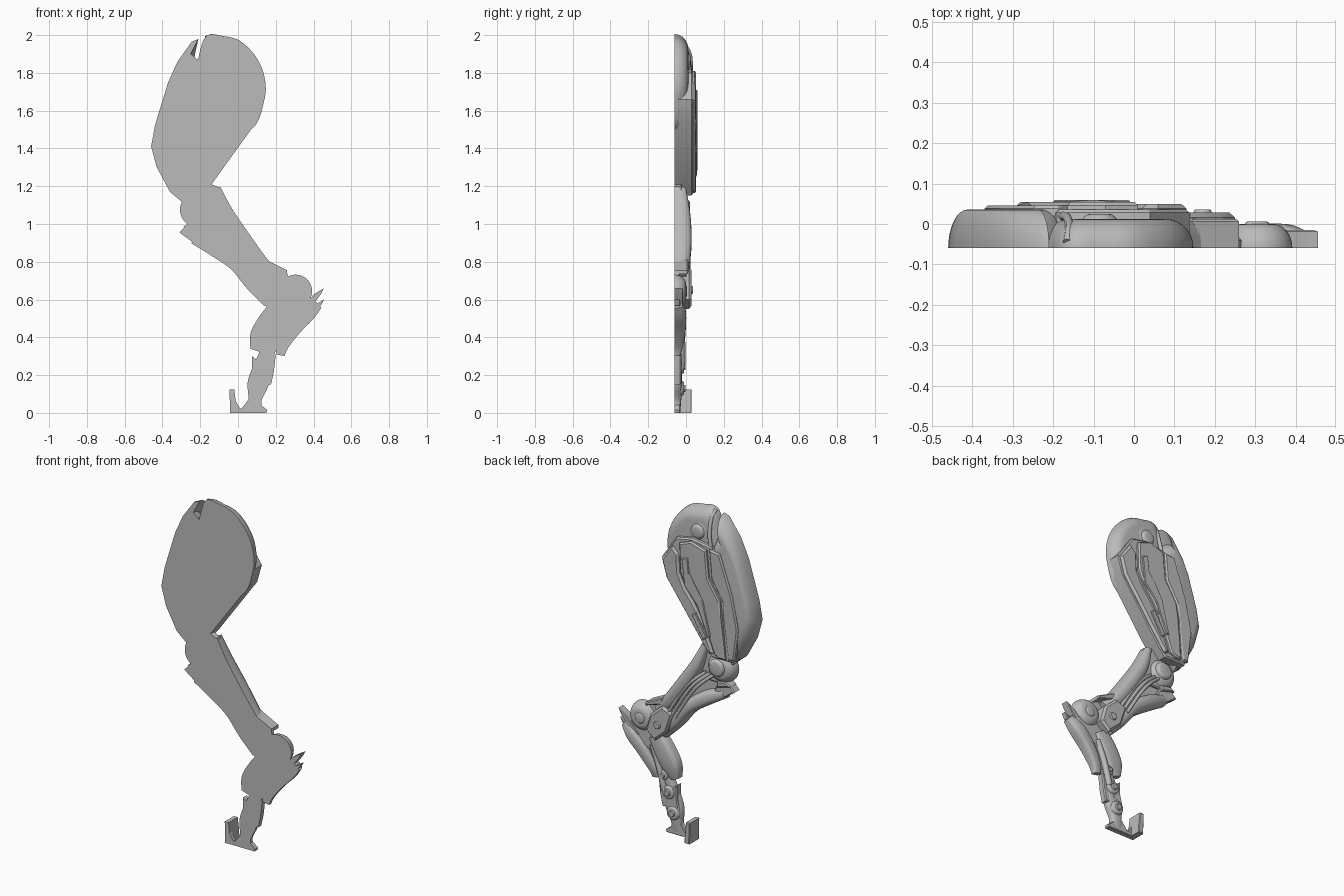
import bpy, bmesh, math
from mathutils import Vector

if "Cube" in bpy.data.objects:
    bpy.data.objects.remove(bpy.data.objects["Cube"])

BACK = -0.06  # the flat cut plane of the half leg

grey = bpy.data.materials.new("plain grey")
grey.use_nodes = True
grey.diffuse_color = (0.5, 0.5, 0.5, 1)
grey.node_tree.nodes["Principled BSDF"].inputs["Base Color"].default_value = (0.5, 0.5, 0.5, 1)


def finish(name, bm, angle=35):
    bmesh.ops.recalc_face_normals(bm, faces=bm.faces)
    mesh = bpy.data.meshes.new(name)
    bm.to_mesh(mesh)
    bm.free()
    obj = bpy.data.objects.new(name, mesh)
    bpy.context.collection.objects.link(obj)
    mesh.materials.append(grey)
    bpy.ops.object.select_all(action='DESELECT')
    obj.select_set(True)
    bpy.context.view_layer.objects.active = obj
    bpy.ops.object.shade_smooth_by_angle(angle=math.radians(angle))
    return obj


def spline(points, steps=6, closed=False):
    """Catmull-Rom curve through points of any size."""
    pts = [Vector(p) for p in points]
    n = len(pts)
    pick = (lambda i: pts[i % n]) if closed else (lambda i: pts[max(0, min(n - 1, i))])
    out = []
    for i in range(n if closed else n - 1):
        a, b, c, d = (pick(i + k) for k in (-1, 0, 1, 2))
        for s in range(steps):
            t = s / steps
            out.append(0.5 * (2 * b + (c - a) * t + (2 * a - 5 * b + 4 * c - d) * t * t
                              + (3 * b - a - 3 * c + d) * t ** 3))
    return out if closed else out + [pts[-1]]


def skin(bm, rings):
    """Join equal rings and close both ends."""
    loops = [[bm.verts.new(p) for p in ring] for ring in rings]
    n = len(loops[0])
    for low, high in zip(loops, loops[1:]):
        for i in range(n):
            j = (i + 1) % n
            bm.faces.new((low[i], low[j], high[j], high[i]))
    bm.faces.new(loops[0])
    bm.faces.new(loops[-1])


def slab(name, outline, top, chamfer=0.006, base=BACK):
    """Straight-sided plate in x and z with a small chamfer on its outer face."""
    bm = bmesh.new()
    face = bm.faces.new([bm.verts.new((x, base, z)) for x, z in outline])
    up = bmesh.ops.extrude_face_region(bm, geom=[face], use_keep_orig=True)["geom"]
    rim = [e for e in up if isinstance(e, bmesh.types.BMEdge)]
    for v in (g for g in up if isinstance(g, bmesh.types.BMVert)):
        v.co.y = top
    if chamfer:
        bmesh.ops.bevel(bm, geom=rim, offset=chamfer, segments=1, affect='EDGES', clamp_overlap=True)
    return finish(name, bm, 25)


def dome(name, outline, top, inset, base=BACK, steps=8):
    """Plate whose rim rolls over in a quarter round."""
    bm = bmesh.new()
    mid = sum((Vector(p) for p in outline), Vector((0, 0))) / len(outline)
    rings = []
    for k in range(steps + 1):
        t = k / steps * math.pi / 2
        size = 1 - inset * (1 - math.cos(t))
        y = base + (top - base) * math.sin(t)
        rings.append([(mid.x + (p[0] - mid.x) * size, y, mid.y + (p[1] - mid.y) * size) for p in outline])
    skin(bm, rings)
    return finish(name, bm)


def disc(name, x, z, r, top, inset=0.5, base=BACK):
    ring = [(x + r * math.cos(a * math.tau / 40), z + r * math.sin(a * math.tau / 40)) for a in range(40)]
    return dome(name, ring, top, inset, base)


def limb(name, path, power=0.7, base=BACK):
    """Half-round bar along (x, z, half width, top) points."""
    bm = bmesh.new()
    pts = spline(path)
    rings = []
    for i, p in enumerate(pts):
        along = (pts[min(i + 1, len(pts) - 1)] - pts[max(i - 1, 0)]).to_2d().normalized()
        ring = []
        for k in range(13):
            a = math.pi * k / 12
            c, s = math.cos(a), math.sin(a)
            side = math.copysign(abs(c) ** power, c) * p[2]
            ring.append((p[0] - along.y * side, base + (p[3] - base) * max(s, 0) ** power, p[1] + along.x * side))
        rings.append(ring)
    skin(bm, rings)
    return finish(name, bm)


def cable(name, points, radius):
    """Round tube through (x, y, z) points."""
    bm = bmesh.new()
    pts = spline(points)
    rings = []
    for i, p in enumerate(pts):
        along = (pts[min(i + 1, len(pts) - 1)] - pts[max(i - 1, 0)]).normalized()
        u = along.cross(Vector((0, 1, 0))).normalized()
        v = along.cross(u)
        rings.append([p + radius * (u * math.cos(a * math.tau / 8) + v * math.sin(a * math.tau / 8)) for a in range(8)])
    skin(bm, rings)
    return finish(name, bm, 50)


# Hip: rounded housing with a domed bolt and a thin fin beside it
hip = [(-.16, 2), (-.08, 1.995), (.01, 1.97), (.095, 1.885), (.14, 1.78), (.14, 1.66), (.07, 1.5), (-.15, 1.45), (-.23, 1.7), (-.2, 1.92)]
dome("hip_housing", spline(hip, 5, True), .012, .36)
disc("hip_bolt_collar", -.085, 1.86, .07, .012, .15)
disc("hip_bolt", -.085, 1.86, .06, .025, .6)
cable("hip_fin", [(-.165, -.045, 1.99), (-.16, -.01, 1.95), (-.165, .015, 1.86), (-.18, .02, 1.78)], .011)

# Thigh: rolled front shell
shell = [(-.21, 1.98), (-.245, 1.965), (-.32, 1.86), (-.37, 1.75), (-.41, 1.62), (-.44, 1.52), (-.46, 1.41), (-.43, 1.3),
         (-.36, 1.17), (-.3, 1.12), (-.18, 1.18), (-.14, 1.4), (-.14, 1.7), (-.2, 1.86), (-.25, 1.9)]
dome("thigh_front_shell", shell, .036, .3)

# Thigh: solid core under separate panels
core = [(.137, 1.66), (.105, 1.55), (-.14, 1.21), (-.19, 1.15), (-.33, 1.15), (-.34, 1.3), (-.27, 1.6), (-.19, 1.8), (-.06, 1.82), (.04, 1.8)]
slab("thigh_core", core, .036, .008)
rear = [(.13, 1.655), (.1, 1.55), (-.14, 1.22), (-.18, 1.17), (-.21, 1.18), (-.135, 1.36), (-.08, 1.45), (-.025, 1.52), (.015, 1.6), (.02, 1.71), (.06, 1.75)]
slab("thigh_rear_panel", rear, .05, .012, .02)
middle = [(.01, 1.78), (.005, 1.61), (-.035, 1.53), (-.09, 1.46), (-.145, 1.37), (-.22, 1.18), (-.25, 1.165),
          (-.29, 1.165), (-.265, 1.41), (-.255, 1.5), (-.18, 1.62), (-.165, 1.78), (-.07, 1.81)]
slab("thigh_middle_panel", middle, .054, .008, .02)
front = [(-.18, 1.79), (-.195, 1.62), (-.268, 1.5), (-.278, 1.41), (-.305, 1.165), (-.345, 1.17), (-.37, 1.36), (-.33, 1.55), (-.25, 1.78)]
slab("thigh_front_panel", front, .046, .008, .02)
insert = [(-.01, 1.7), (-.05, 1.71), (-.06, 1.62), (-.1, 1.56), (-.15, 1.48), (-.2, 1.28), (-.18, 1.28), (-.11, 1.45), (-.03, 1.54)]
slab("thigh_raised_insert", insert, .06, .004, .04)
slab("thigh_lower_clip", [(-.1, 1.4), (-.075, 1.38), (-.15, 1.25), (-.175, 1.27)], .057, .004, .04)

# Knee: ball with a cap
disc("knee_ball", -.215, 1.075, .092, .005, .55)
disc("knee_cap", -.205, 1.08, .06, .02, .4)
slab("knee_link", [(-.3, 1.12), (-.14, 1.21), (-.09, 1.19), (-.05, 1.08), (-.13, .98), (-.2, .98)], -.02)

# Shank: thin web, two rounded bars, cables and pistons
web = [(-.14, 1.2), (-.09, 1.19), (-.025, 1.05), (.08, .905), (.155, .795), (.26, .74), (.3, .6), (.165, .55), (.09, .615),
       (-.015, .75), (-.105, .83), (-.23, .9), (-.2, .99)]
slab("shank_web", web, -.035)
limb("shank_rear_bar", [(-.115, 1.19, .022, .0), (-.065, 1.06, .04, .022), (.02, .925, .045, .03), (.11, .8, .045, .022), (.19, .715, .04, .0)])
limb("shank_front_bar", [(-.235, .925, .03, -.01), (-.13, .875, .042, .01), (-.01, .79, .04, .018), (.08, .685, .042, .015), (.165, .59, .035, .0)])
slab("shank_front_tip", [(-.31, .955), (-.27, .995), (-.2, .985), (-.16, .9), (-.235, .9)], -.012)
slab("shank_front_spur", [(-.29, .985), (-.26, 1.005), (-.2, .995), (-.2, .96)], -.0)
for i, shift in enumerate((0, .028, .056)):
    cable("shank_cable_%d" % (i + 1), [(-.18 + shift, -.01, 1.03), (-.1 + shift, .012, .96), (-.03 + shift, .015, .87), (.06 + shift, .012, .72)], .01)
slab("shank_bracket", [(.07, .74), (.14, .77), (.22, .7), (.25, .6), (.19, .55), (.11, .62)], .028, .012)
disc("shank_bracket_bolt", .17, .65, .03, .036, .4)
slab("shank_rear_flap", [(.14, .815), (.26, .755), (.26, .735), (.15, .77)], .012)

# Hock: ball joint and swept fins
disc("hock_ball", .305, .645, .087, .0, .55)
disc("hock_pin", .305, .645, .04, .006, .4)
slab("hock_plate", [(.165, .55), (.24, .64), (.38, .6), (.33, .5), (.22, .45)], -.02)
limb("hock_outer_fin", [(.425, .575, .025, -.02), (.37, .525, .04, .0), (.3, .45, .038, -.002), (.24, .36, .03, -.015), (.225, .305, .022, -.03)], .5)
for i, (x, z) in enumerate([(.455, .66), (.455, .6)]):
    slab("hock_blade_%d" % (i + 1), [(x, z), (x - .015, z - .03), (.35, .51), (.32, .54), (x - .05, z - .03)], -.015 - i * .015, .004)

# Lower leg: calf block, pistons and stacked collars
limb("calf_block", [(.215, .56, .05, -.005), (.165, .48, .06, .0), (.12, .4, .058, -.005), (.095, .33, .03, -.02)], .5)
slab("calf_web", [(.2, .54), (.3, .5), (.24, .39), (.22, .36), (.19, .31), (.12, .35)], -.03)
cable("calf_piston", [(.235, -.025, .5), (.19, -.022, .38), (.155, -.022, .25)], .018)
limb("ankle_column", [(.165, .4, .03, -.02), (.15, .32, .035, -.02), (.13, .24, .05, -.022), (.105, .15, .055, -.02), (.09, .07, .035, -.025), (.085, .015, .045, -.03)], .6)
for i, (x, z, r) in enumerate([(.16, .34, .032), (.13, .245, .045), (.1, .13, .045)]):
    disc("ankle_collar_%d" % (i + 1), x, z, r, -.01, .35)
    disc("ankle_bolt_%d" % (i + 1), x, z, r * .5, -.002, .3)
slab("ankle_front_guard", [(.075, .3), (.1, .28), (.13, .28), (.13, .18), (.06, .16), (.075, .22)], -.02)
slab("ankle_rear_guard", [(.2, .31), (.19, .22), (.175, .15), (.14, .15), (.14, .28), (.17, .33)], -.025)

# Foot: sole with an upright toe plate
slab("foot_sole", [(-.042, 0), (-.042, .02), (.02, .024), (.055, .07), (.1, .06), (.155, .015), (.15, 0)], -.03, .004)
slab("toe_plate", [(-.042, 0), (-.045, .125), (-.02, .125), (-.012, .06), (-.008, 0)], .03, .004)
slab("toe_rib", [(-.03, .01), (-.03, .1), (-.005, .05), (.02, .01)], -.035, .004)
